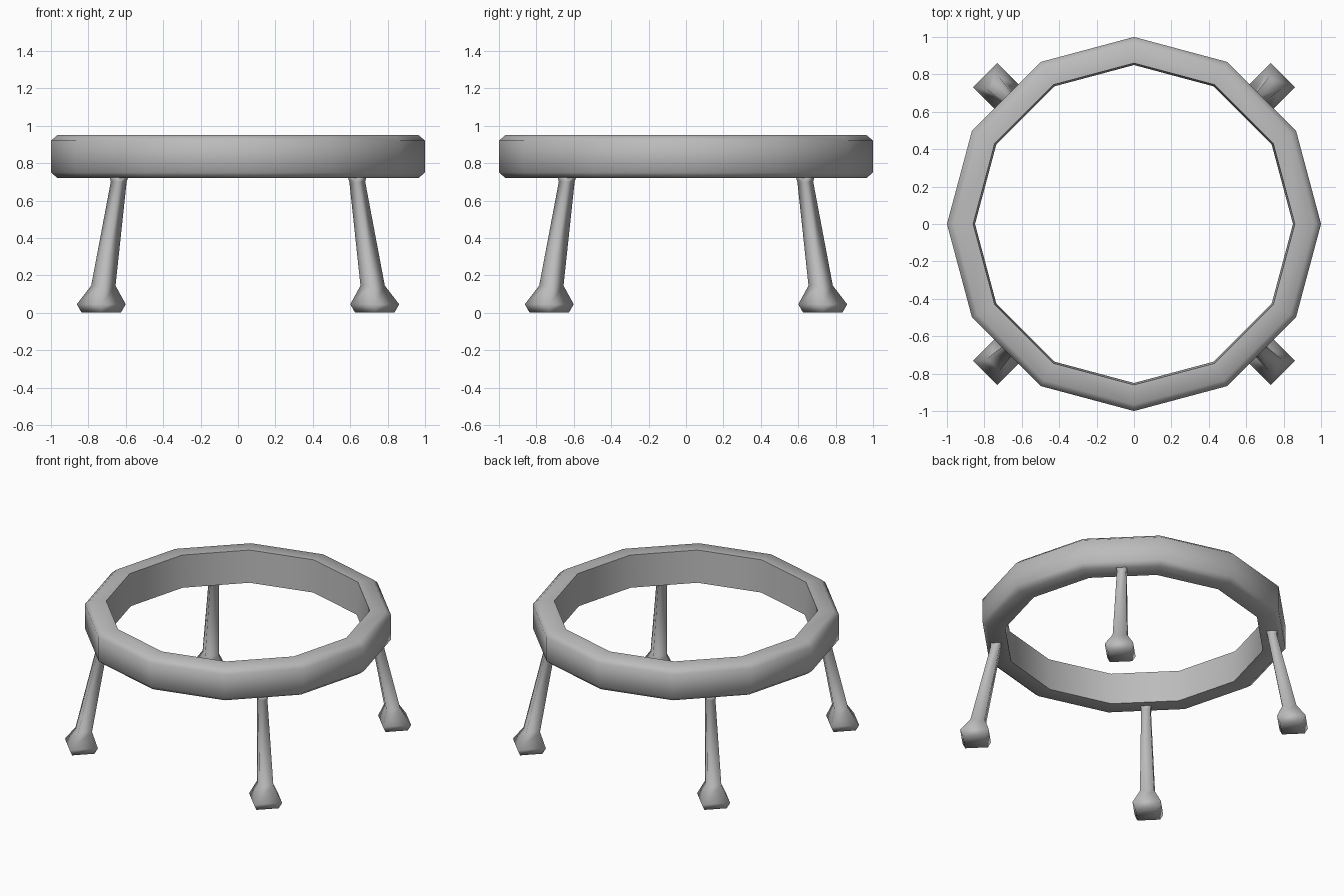
import bpy
import bmesh
from math import cos, sin, radians, pi

if "Cube" in bpy.data.objects:
    bpy.data.objects.remove(bpy.data.objects["Cube"], do_unlink=True)

grey = bpy.data.materials.new("plain grey")
grey.use_nodes = True
colour = (0.5, 0.5, 0.5, 1)
grey.diffuse_color = colour
grey.node_tree.nodes["Principled BSDF"].inputs["Base Color"].default_value = colour


def bridge(bm, a, b):
    """Join two closed loops of vertices with quads."""
    n = len(a)
    for i in range(n):
        j = (i + 1) % n
        bm.faces.new((a[i], a[j], b[j], b[i]))


def finish(bm, name, smooth_angle):
    bmesh.ops.recalc_face_normals(bm, faces=bm.faces)
    mesh = bpy.data.meshes.new(name)
    bm.to_mesh(mesh)
    bm.free()
    mesh.materials.append(grey)
    obj = bpy.data.objects.new(name, mesh)
    bpy.context.collection.objects.link(obj)
    bpy.ops.object.select_all(action="DESELECT")
    obj.select_set(True)
    bpy.context.view_layer.objects.active = obj
    bpy.ops.object.shade_smooth_by_angle(angle=radians(smooth_angle))
    return obj


# Twelve-sided ring: (radius, height) profile swept around z
def make_ring():
    profile = [(0.86, 0.95), (0.965, 0.95), (1.0, 0.92),
               (1.0, 0.75), (0.965, 0.72), (0.85, 0.72)]
    sides = 12
    bm = bmesh.new()
    loops = [[bm.verts.new((r * cos(2 * pi * i / sides), r * sin(2 * pi * i / sides), z))
              for i in range(sides)] for r, z in profile]
    for k, loop in enumerate(loops):
        bridge(bm, loop, loops[(k + 1) % len(loops)])
    finish(bm, "ring", 50)


# Splayed square leg with a flared foot: (distance out, half width, height)
def make_leg(name, angle):
    sections = [(1.034, 0.074, 0), (1.034, 0.0925, 0.045), (1.018, 0.046, 0.145),
                (0.902, 0.03, 0.70), (0.90, 0.036, 0.73)]
    out = (cos(angle), sin(angle))
    side = (-sin(angle), cos(angle))
    bm = bmesh.new()
    loops = []
    for d, h, z in sections:
        loops.append([bm.verts.new((out[0] * (d + u * h) + side[0] * v * h,
                                    out[1] * (d + u * h) + side[1] * v * h, z))
                      for u, v in ((-1, -1), (1, -1), (1, 1), (-1, 1))])
    for a, b in zip(loops, loops[1:]):
        bridge(bm, a, b)
    bm.faces.new(loops[0])
    bm.faces.new(loops[-1])
    finish(bm, name, 120)


make_ring()
for k, name in enumerate(("back_left_leg", "back_right_leg",
                          "front_right_leg", "front_left_leg")):
    make_leg(name, pi / 4 + k * pi / 2)
